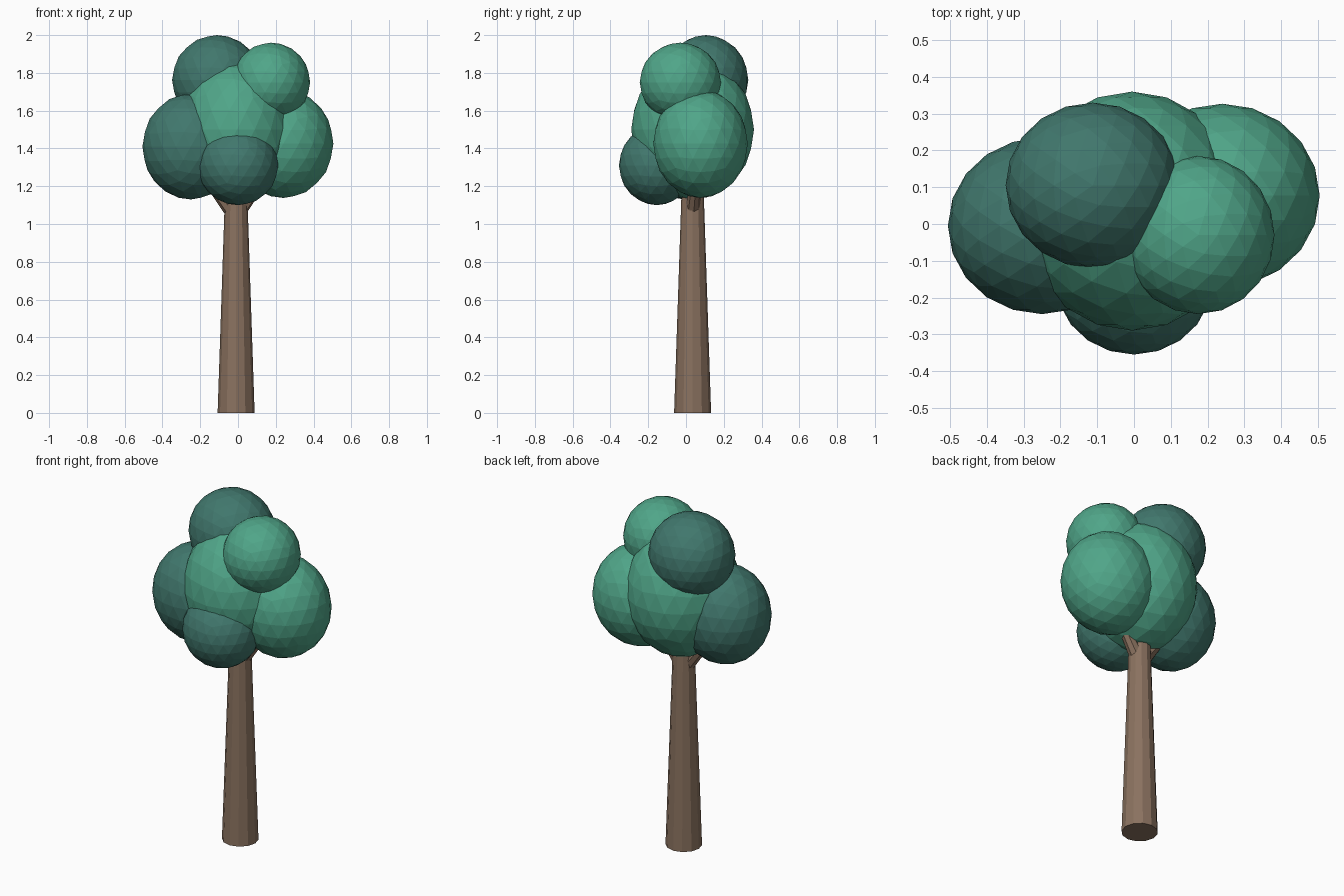
import bpy
from mathutils import Vector

if "Cube" in bpy.data.objects:
    bpy.data.objects.remove(bpy.data.objects["Cube"])


def material(name, rgb):
    m = bpy.data.materials.new(name)
    m.diffuse_color = (*rgb, 1)
    m.use_nodes = True
    m.node_tree.nodes["Principled BSDF"].inputs["Base Color"].default_value = m.diffuse_color
    return m


BARK = material("brown bark", (0.255, 0.168, 0.115))
LIGHT = material("light green leaves", (0.08, 0.38, 0.25))
DARK = material("dark green leaves", (0.052, 0.185, 0.152))


def limb(name, start, end, r1, r2, sides=12):
    # Tapered round limb between two points
    a, b = Vector(start), Vector(end)
    d = b - a
    bpy.ops.mesh.primitive_cone_add(vertices=sides, radius1=r1, radius2=r2,
                                    depth=d.length, location=(a + b) / 2,
                                    rotation=d.to_track_quat('Z', 'Y').to_euler())
    ob = bpy.context.object
    ob.name = name
    ob.data.materials.append(BARK)


def leaf_ball(name, centre, radii, mat):
    # Faceted leaf clump
    bpy.ops.mesh.primitive_ico_sphere_add(subdivisions=3, radius=1, location=centre)
    ob = bpy.context.object
    ob.name = name
    ob.scale = radii
    ob.data.materials.append(mat)


# Trunk and the short branches that vanish into the leaves
limb("trunk", (-0.01, 0.035, 0), (-0.01, 0.035, 1.25), 0.098, 0.056)
limb("left_branch", (-0.02, 0.035, 1.05), (-0.22, 0.02, 1.32), 0.04, 0.025, 8)
limb("right_branch", (0.0, 0.035, 1.06), (0.2, 0.06, 1.34), 0.04, 0.025, 8)

# Leaf clumps
leaf_ball("middle_leaves", (-0.005, 0.035, 1.5), (0.305, 0.325, 0.37), LIGHT)
leaf_ball("left_leaves", (-0.25, -0.005, 1.41), (0.256, 0.24, 0.28), DARK)
leaf_ball("right_leaves", (0.24, 0.077, 1.425), (0.265, 0.25, 0.287), LIGHT)
leaf_ball("front_leaves", (0.0, -0.155, 1.31), (0.213, 0.2, 0.21), DARK)
leaf_ball("back_top_leaves", (-0.112, 0.105, 1.763), (0.237, 0.225, 0.237), DARK)
leaf_ball("front_top_leaves", (0.175, -0.03, 1.75), (0.207, 0.215, 0.21), LIGHT)
